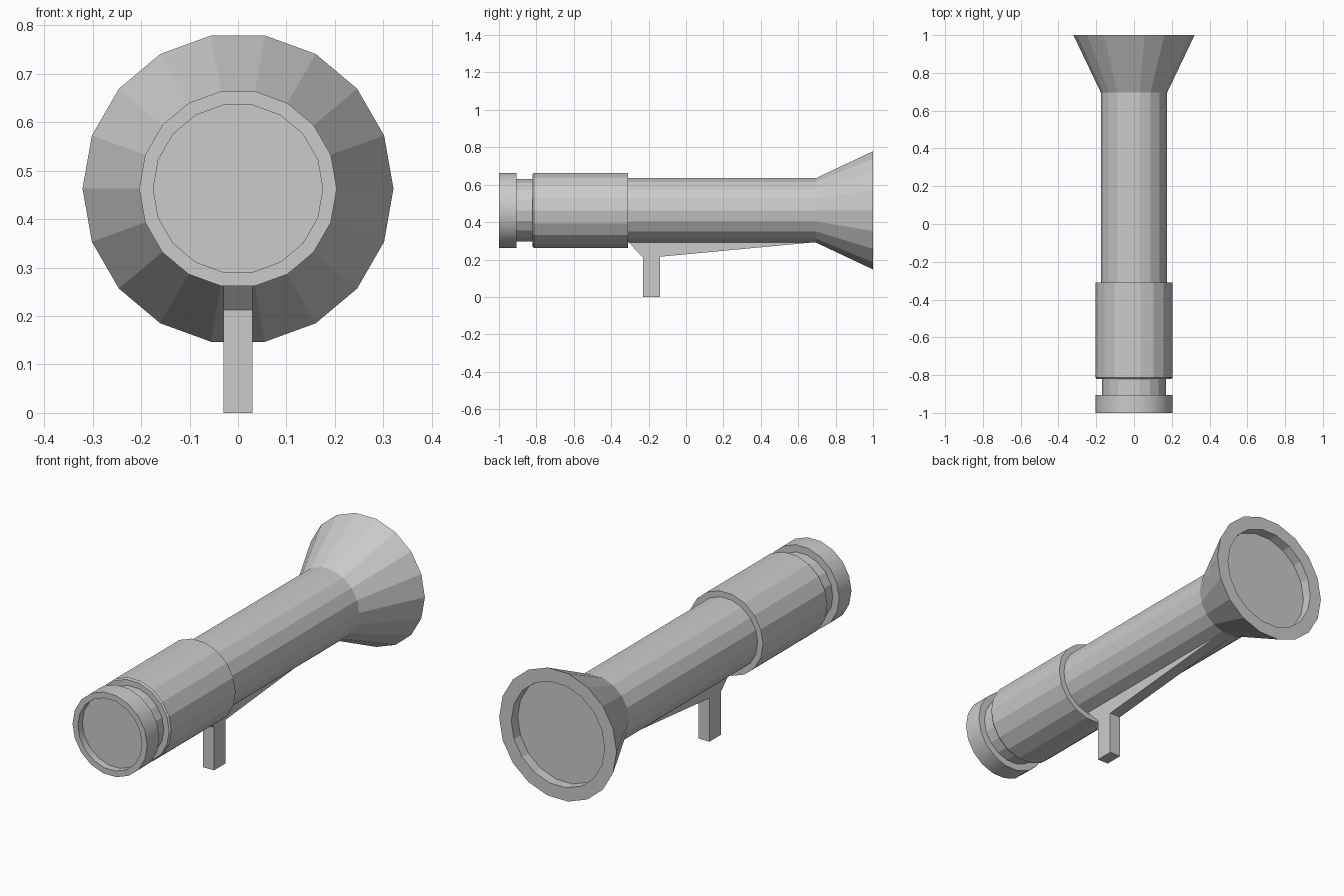
import bpy, bmesh, math

if "Cube" in bpy.data.objects:
    bpy.data.objects.remove(bpy.data.objects["Cube"])

SIDES = 18
AXIS_Z = 0.463


def finish(name, bm):
    bmesh.ops.remove_doubles(bm, verts=bm.verts, dist=1e-5)
    bmesh.ops.recalc_face_normals(bm, faces=bm.faces)
    me = bpy.data.meshes.new(name)
    bm.to_mesh(me)
    bm.free()
    ob = bpy.data.objects.new(name, me)
    bpy.context.collection.objects.link(ob)
    return ob


def lathe(name, profile):
    """Revolve (radius, y) points around the long axis; counter-clockwise rings face outward."""
    bm = bmesh.new()
    rings = []
    for r, y in profile:
        if r == 0:
            rings.append([bm.verts.new((0, y, AXIS_Z))])
        else:
            rings.append([bm.verts.new((r * math.cos(a), y, AXIS_Z + r * math.sin(a)))
                          for a in (2 * math.pi * i / SIDES for i in range(SIDES))])
    for a, b in zip(rings, rings[1:]):
        for i in range(SIDES):
            j = (i + 1) % SIDES
            bm.faces.new((a[i], a[j], b[j], b[i]))
    # lens discs: close any end ring that is part of a recess
    if name in ("eyepiece", "objective_bell"):
        bm.faces.new(rings[0] if name == "eyepiece" else rings[-1])
    me_ob = finish(name, bm)
    # make open shells face away from the axis
    me = me_ob.data
    side = max(me.polygons, key=lambda p: p.center.x)
    if side.normal.x < 0:
        me.flip_normals()
    return me_ob


# Eyepiece ring with recessed lens
eyepiece = lathe("eyepiece", [(0.175, -0.965), (0.175, -1.0), (0.204, -1.0),
                              (0.204, -0.905), (0.169, -0.905)])
bpy.ops.object.select_all(action='DESELECT')
eyepiece.select_set(True)
bpy.context.view_layer.objects.active = eyepiece
bpy.ops.object.shade_smooth_by_angle(angle=math.radians(30))

# Narrow neck, thick sleeve and slim barrel
lathe("neck", [(0.169, -0.905), (0.169, -0.82)])
lathe("sleeve", [(0.169, -0.82), (0.198, -0.82), (0.204, -0.812),
                 (0.204, -0.31), (0.175, -0.31)])
lathe("barrel", [(0.175, -0.31), (0.175, 0.695)])

# Flared front with recessed lens
lathe("objective_bell", [(0.175, 0.695), (0.321, 1.0), (0.255, 1.0), (0.255, 0.95)])

# Mounting bracket: side profile extruded across x
outline = [(-0.315, 0.30), (-0.23, 0.212), (-0.23, 0), (-0.14, 0),
           (-0.14, 0.215), (0.695, 0.293), (0.66, 0.30)]
bm = bmesh.new()
face = bm.faces.new([bm.verts.new((-0.03, y, z)) for y, z in outline])
ext = bmesh.ops.extrude_face_region(bm, geom=[face])
bmesh.ops.translate(bm, vec=(0.06, 0, 0),
                    verts=[g for g in ext["geom"] if isinstance(g, bmesh.types.BMVert)])
finish("mount_bracket", bm)
